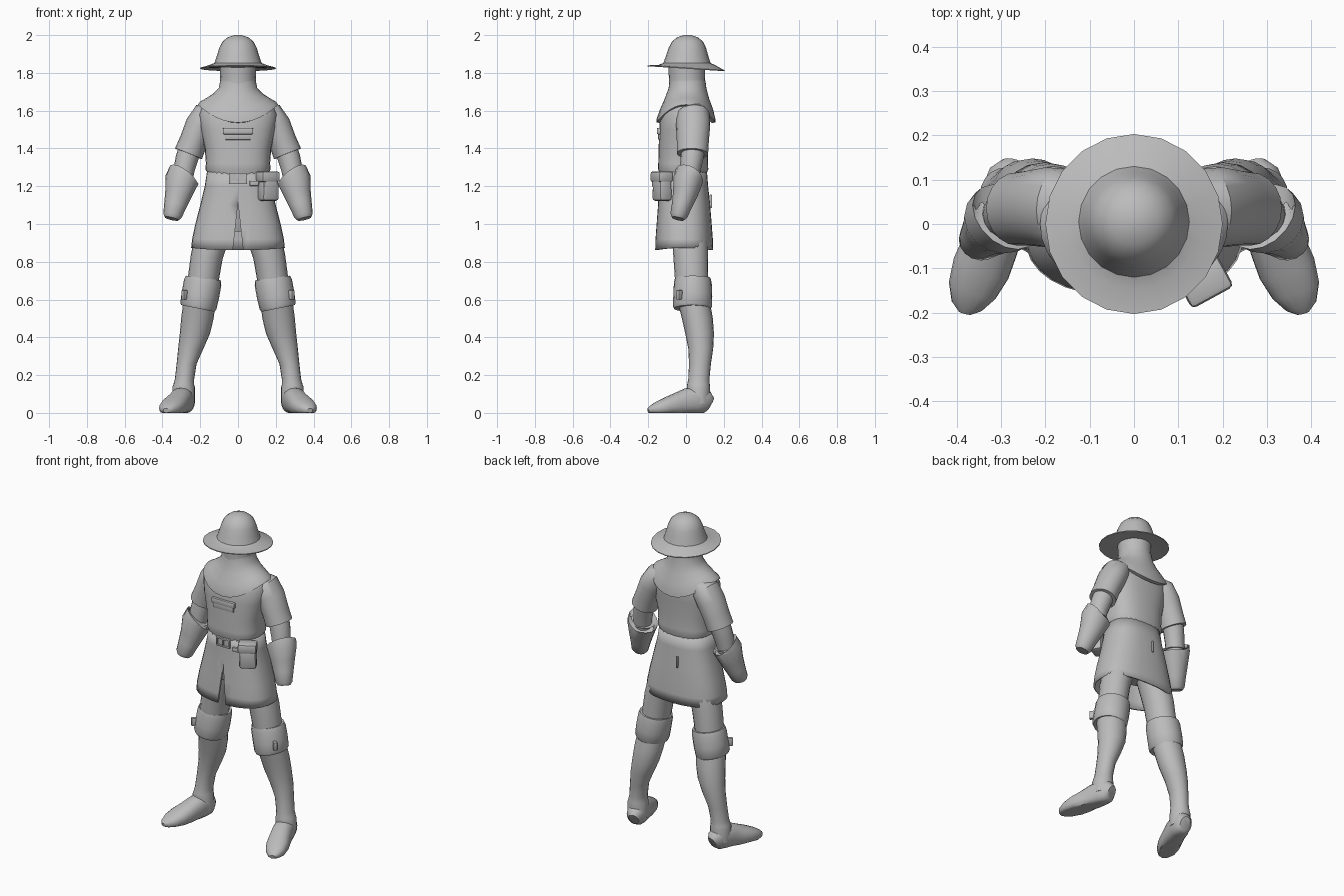
import bpy, bmesh, math
from mathutils import Vector, Matrix

grey = bpy.data.materials.new("plain grey")
grey.diffuse_color = (0.5, 0.5, 0.5, 1)


def finish(name, bm, mirror=False, angle=40):
    bmesh.ops.recalc_face_normals(bm, faces=bm.faces)
    me = bpy.data.meshes.new(name)
    bm.to_mesh(me)
    bm.free()
    ob = bpy.data.objects.new(name, me)
    me.materials.append(grey)
    bpy.context.collection.objects.link(ob)
    bpy.ops.object.select_all(action='DESELECT')
    ob.select_set(True)
    bpy.context.view_layer.objects.active = ob
    bpy.ops.object.shade_smooth_by_angle(angle=math.radians(angle))
    if mirror:
        m = ob.modifiers.new("mirror", 'MIRROR')
        m.use_mirror_merge = False
    return ob


def loft(name, rings, n=20, p=2.0, flat=True, caps=(True, True), mirror=False,
         shift=None, floor=False, angle=40):
    """Skin rings of (x, y, z, half_u, half_v); tilted to the path unless flat."""
    bm = bmesh.new()
    pts = [Vector(r[:3]) for r in rings]
    loops = []
    for i, r in enumerate(rings):
        if flat:
            u, v = Vector((1, 0, 0)), Vector((0, 1, 0))
        else:
            t = (pts[min(i + 1, len(pts) - 1)] - pts[max(i - 1, 0)]).normalized()
            u = (Vector((1, 0, 0)) - t * t.x).normalized()
            v = t.cross(u)
        loop = []
        for k in range(n):
            a = 2 * math.pi * k / n
            c, s = math.cos(a), math.sin(a)
            c = math.copysign(abs(c) ** (2 / p), c)
            s = math.copysign(abs(s) ** (2 / p), s)
            co = pts[i] + u * c * r[3] + v * s * r[4]
            if shift:
                co.z += shift(i, a)
            if floor:
                co.z = max(co.z, 0)
            loop.append(bm.verts.new(co))
        loops.append(loop)
    for a, b in zip(loops, loops[1:]):
        for k in range(n):
            j = (k + 1) % n
            bm.faces.new((a[k], a[j], b[j], b[k]))
    for cap, loop in zip(caps, (loops[0], loops[-1])):
        if cap:
            bm.faces.new(loop)
    return finish(name, bm, mirror, angle)


def box(name, loc, size, rot=0.0, bevel=0.0, mirror=False, taper=1.0):
    bm = bmesh.new()
    bmesh.ops.create_cube(bm, size=1)
    for v in bm.verts:
        k = taper if v.co.z > 0 else 1
        v.co = Vector((v.co.x * size[0] * k, v.co.y * size[1] * k, v.co.z * size[2]))
    if bevel:
        bmesh.ops.bevel(bm, geom=bm.edges[:], offset=bevel, segments=2,
                        profile=0.5, affect='EDGES')
    bm.transform(Matrix.Translation(loc) @ Matrix.Rotation(rot, 4, 'Z'))
    return finish(name, bm, mirror)


# Hat: crown and thin brim, tipping slightly down at the back
loft("hat", [
    (0, 0, 1.828, .09, .09), (0, 0, 1.822, .2, .203), (0, 0, 1.827, .2, .203),
    (0, .003, 1.842, .15, .15), (0, .005, 1.852, .125, .125), (0, .006, 1.89, .112, .112),
    (0, .007, 1.93, .1, .1), (0, .008, 1.965, .083, .083),
    (0, .008, 1.988, .055, .055), (0, .008, 2.0, .018, .018)], n=20,
    shift=lambda i, a: -.013 * math.sin(a) if i in (1, 2) else 0)

# Covered head and neck
loft("head", [(0, .01, 1.6, .13, .12), (0, .008, 1.7, .096, .096),
              (0, .005, 1.78, .094, .096), (0, .003, 1.85, .097, .098)])

# Shoulder cape: hem drops at the front and back
dip = [.09, .095, .09, .06, .025, 0, 0]
loft("shoulder_cape", [
    (0, .0, 1.625, .19, .135), (0, .0, 1.632, .212, .157), (0, .0, 1.648, .2, .155),
    (0, .003, 1.668, .165, .14), (0, .005, 1.69, .132, .117),
    (0, .008, 1.72, .102, .1), (0, .008, 1.76, .094, .095)], n=32, p=2.1,
    shift=lambda i, a: -dip[i] * math.sin(a) ** 2, caps=(False, False))

# Tunic body
loft("tunic_body", [
    (0, -.015, 1.24, .16, .125), (0, -.015, 1.275, .164, .127),
    (0, -.015, 1.29, .173, .133), (0, -.015, 1.32, .17, .132), (0, -.015, 1.4, .176, .13),
    (0, -.01, 1.5, .198, .132), (0, -.005, 1.58, .208, .13), (0, .0, 1.635, .185, .115),
    (0, .005, 1.67, .12, .09)], n=28, p=2.5)

# Tunic skirt: open shell with a wavy hem and a front slit
skirt = loft("tunic_skirt", [
    (0, -.015, 1.28, .164, .126), (0, -.013, 1.2, .176, .13), (0, -.01, 1.1, .2, .138),
    (0, -.01, 1.0, .226, .146), (0, -.01, .92, .243, .152),
    (0, -.01, .862, .248, .154)], n=32, p=2.5, caps=(False, False),
    shift=lambda i, a: .012 * math.cos(a) ** 2 if i == 5 else 0)
shell = skirt.modifiers.new("thickness", 'SOLIDIFY')
shell.thickness = .012
bm = bmesh.new()
wedge = [[bm.verts.new((x, y, z)) for x, z in ((-.034, .8), (.034, .8), (0, 1.11))]
         for y in (-.3, -.05)]
for f in (wedge[0], wedge[1]):
    bm.faces.new(f)
for k in range(3):
    j = (k + 1) % 3
    bm.faces.new((wedge[0][k], wedge[0][j], wedge[1][j], wedge[1][k]))
cutter = finish("slit_cutter", bm)
cutter.hide_render = True
cutter.hide_set(True)
cut = skirt.modifiers.new("slit", 'BOOLEAN')
cut.operation = 'DIFFERENCE'
cut.object = cutter

# Hips inside the skirt
loft("hips", [(0, .01, .96, .13, .085), (0, .01, 1.0, .17, .1), (0, 0, 1.15, .165, .11)])

# Arms: short sleeves, forearms, gauntlets with closed hands
loft("sleeve", [
    (.12, .03, 1.6, .05, .07), (.165, .036, 1.575, .078, .09), (.2, .038, 1.52, .08, .09),
    (.235, .036, 1.44, .074, .085), (.262, .034, 1.372, .077, .083),
    (.258, .034, 1.38, .06, .066)][:5], n=20, flat=False, mirror=True)
loft("forearm", [
    (.25, .04, 1.41, .06, .062), (.27, .032, 1.35, .06, .06), (.285, .022, 1.29, .056, .056),
    (.295, .014, 1.22, .052, .052)], n=16, flat=False, mirror=True)
loft("gauntlet", [
    (.292, .015, 1.24, .07, .062), (.29, .016, 1.255, .09, .08), (.296, .012, 1.235, .09, .08),
    (.315, -.004, 1.16, .072, .066), (.332, -.022, 1.1, .06, .054),
    (.347, -.038, 1.045, .05, .046), (.351, -.042, 1.028, .038, .034)],
    n=16, flat=False, mirror=True)

# Legs: thighs, knee cuffs, tall boots and splayed feet
loft("thigh", [
    (.1, .02, 1.02, .085, .09), (.14, .022, .92, .088, .094), (.165, .025, .83, .085, .092),
    (.185, .03, .7, .082, .088)], n=20, flat=False, mirror=True)
loft("knee_cuff", [
    (.185, .036, .705, .08, .085), (.183, .036, .714, .094, .094),
    (.187, .036, .69, .1, .1), (.2, .036, .62, .1, .103), (.21, .034, .565, .097, .104),
    (.212, .034, .553, .09, .098), (.211, .034, .56, .075, .08)],
    n=20, flat=False, mirror=True)
loft("boot_shaft", [
    (.206, .045, .57, .086, .085), (.215, .06, .5, .086, .082), (.228, .072, .42, .08, .076),
    (.25, .078, .34, .067, .066), (.272, .074, .26, .053, .058), (.283, .068, .18, .051, .056),
    (.287, .066, .15, .055, .06), (.288, .066, .135, .06, .062), (.288, .066, .05, .06, .06)],
    n=20, mirror=True)
loft("foot", [
    (.274, .128, .045, .03, .04), (.278, .11, .055, .05, .06), (.29, .06, .068, .06, .075),
    (.305, .005, .06, .06, .07), (.325, -.05, .045, .064, .06), (.345, -.1, .034, .066, .05),
    (.365, -.15, .022, .056, .038), (.377, -.185, .016, .036, .022),
    (.381, -.2, .012, .015, .012)], n=20, p=2.3, flat=False, mirror=True, floor=True)
box("knee_buckle", (.283, -.035, .625), (.022, .03, .05), .8, .004, True)

# Belt buckle as a frame with a centre bar
for x in (-.042, 0, .042):
    box("buckle_bar", (x, -.146, 1.243), (.01, .016, .056), 0, .002)
for z in (1.22, 1.266):
    box("buckle_rail", (0, -.146, z), (.09, .016, .01), 0, .002)
box("buckle_plate", (0, -.141, 1.243), (.084, .012, .046))

# Belt pouch with flap and strap
box("pouch", (.16, -.127, 1.19), (.1, .075, .135), .5, .016, taper=.94)
box("pouch_flap", (.158, -.129, 1.25), (.108, .085, .056), .5, .012)
box("pouch_tab", (.142, -.17, 1.215), (.02, .012, .04), .5, .003)
box("pouch_strap", (.085, -.136, 1.215), (.05, .02, .026), .15, .005)

# Chest pocket flap and small seam on the back of the skirt
box("chest_flap", (0, -.143, 1.492), (.16, .022, .034), 0, .006)
box("chest_pocket", (0, -.139, 1.465), (.14, .016, .04), 0, .005)
box("back_seam", (-.03, .131, 1.12), (.01, .012, .07), 0, .002)
